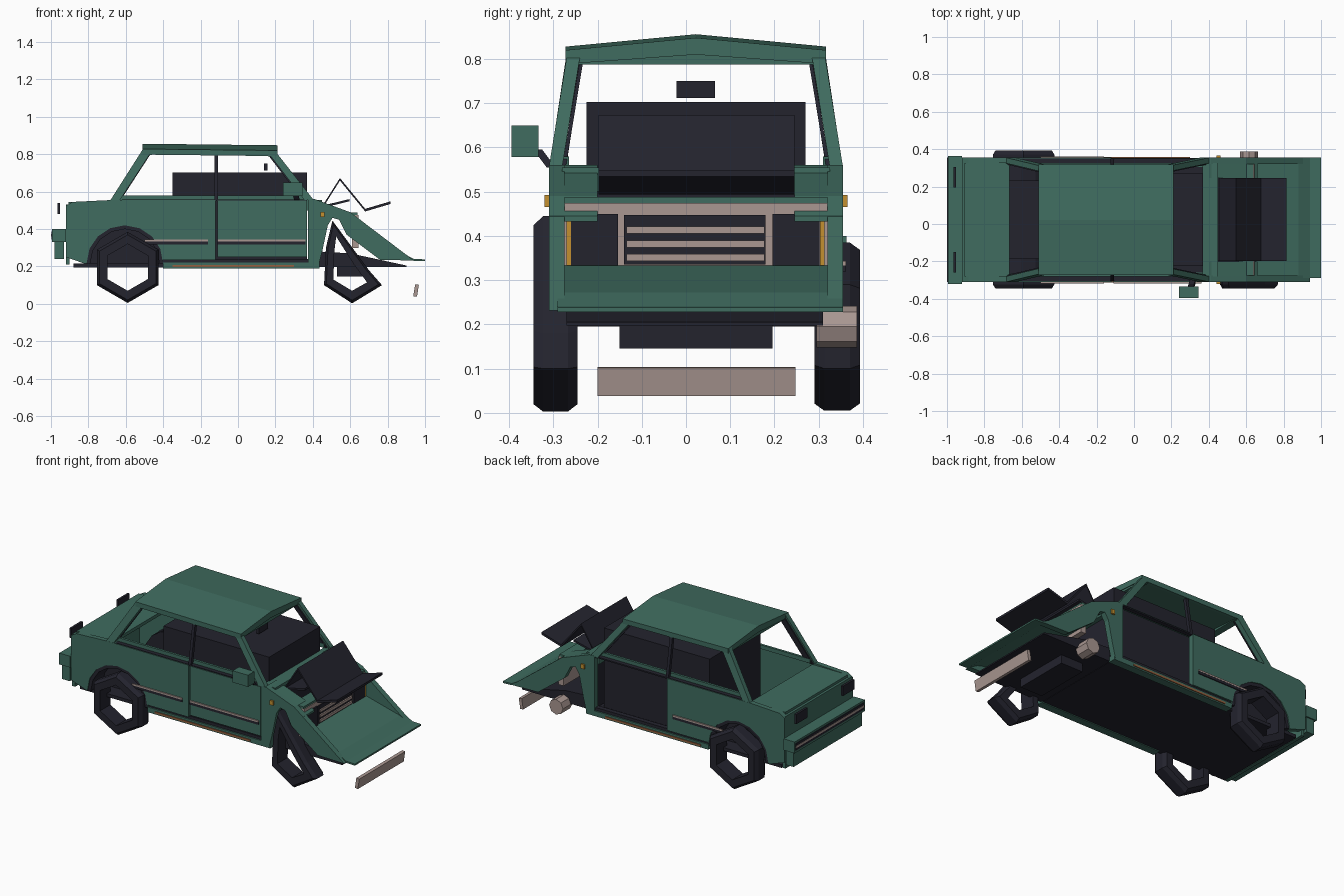
import bpy, bmesh, math

def mat(name, rgb):
    m = bpy.data.materials.new(name)
    m.diffuse_color = (*rgb, 1)
    return m

GREEN = mat("green paint", (0.05, 0.15, 0.115))
DARK = mat("dark rubber", (0.017, 0.017, 0.027))
METAL = mat("dull metal", (0.40, 0.31, 0.285))
AMBER = mat("amber lamp", (0.55, 0.28, 0.03))
RUST = mat("rusty trim", (0.30, 0.12, 0.05))
YC, YR, YL = 0.0225, -0.31, 0.355          # body centre line, right and left faces

def loft(name, rings, m, closed=False):
    """Join rings of equal length; cap the ends unless closed."""
    bm = bmesh.new()
    vs = [[bm.verts.new(p) for p in r] for r in rings]
    n = len(vs[0])
    for i in range(len(vs) if closed else len(vs) - 1):
        a, b = vs[i], vs[(i + 1) % len(vs)]
        for j in range(n):
            bm.faces.new((a[j], a[(j + 1) % n], b[(j + 1) % n], b[j]))
    if not closed:
        bm.faces.new(vs[0])
        bm.faces.new(vs[-1])
    bmesh.ops.recalc_face_normals(bm, faces=bm.faces)
    me = bpy.data.meshes.new(name)
    bm.to_mesh(me)
    bm.free()
    me.materials.append(m)
    ob = bpy.data.objects.new(name, me)
    bpy.context.collection.objects.link(ob)
    return ob

def prism(name, pts, y0, y1, m):
    return loft(name, [[(x, y, z) for x, z in pts] for y in (y0, y1)], m)

def box(name, x0, x1, y0, y1, z0, z1, m):
    return prism(name, [(x0, z0), (x1, z0), (x1, z1), (x0, z1)], y0, y1, m)

def sheet(name, path, t, y0, y1, m):
    return prism(name, path + [(x, z - t) for x, z in reversed(path)], y0, y1, m)

def pillar(name, a, b, wa, wb, ya, yb, t, m):
    """Leaning post from (x, z) a to b, lower and upper widths, inward thickness t."""
    ring = lambda p, w, y: [(p[0], y, p[1]), (p[0] + w, y, p[1]),
                            (p[0] + w, y + t, p[1]), (p[0], y + t, p[1])]
    return loft(name, [ring(a, wa, ya), ring(b, wb, yb)], m)

def tyre(name, outer, inner, y0, y1):
    rings = []
    for (ox, oz), (ix, iz) in zip(outer, inner):
        mx, mz = ox + (ix - ox) * .25, oz + (iz - oz) * .25
        c = (y1 - y0) * .22
        rings.append([(ix, y0, iz), (mx, y0, mz), (ox, y0 + c, oz),
                      (ox, y1 - c, oz), (mx, y1, mz), (ix, y1, iz)])
    return loft(name, rings, DARK, closed=True)

def arc(cx, cz, r, a0, a1, n):
    return [(cx + r * math.cos(math.radians(a0 + (a1 - a0) * i / n)),
             cz + r * math.sin(math.radians(a0 + (a1 - a0) * i / n))) for i in range(n + 1)]

# wheels: three whole or crushed tyres, one bare drum
hex_o = arc(-0.59, 0.195, 0.19, 90, 390, 5)
hex_i = arc(-0.59, 0.195, 0.125, 90, 390, 5)
tyre("rear_right_tyre", hex_o, hex_i, -0.345, -0.245)
tyre("rear_left_tyre", hex_o, hex_i, 0.29, 0.393)
tyre("crushed_front_tyre",
     [(0.505, 0.445), (0.47, 0.30), (0.46, 0.10), (0.61, 0.003), (0.77, 0.10), (0.70, 0.18)],
     [(0.525, 0.36), (0.515, 0.28), (0.51, 0.13), (0.61, 0.07), (0.69, 0.115), (0.62, 0.21)],
     -0.345, -0.245)
prism("brake_drum", arc(0.615, 0.195, 0.047, 0, 315, 7), 0.295, 0.387, METAL)

# underside
box("floor", -0.88, 0.43, -0.28, 0.325, 0.195, 0.215, DARK)
prism("front_floor", [(0.43, 0.197), (0.43, 0.28), (0.60, 0.27), (0.90, 0.205), (0.90, 0.197)],
      -0.27, 0.31, DARK)
box("cross_member", 0.53, 0.68, -0.15, 0.195, 0.145, 0.197, DARK)

# parts on both sides: s is the inward direction
ARCH = arc(-0.605, 0.215, 0.205, 0, 180, 8)
for side, y, s in (("right", YR, 1), ("left", YL, -1)):
    rear = [(-0.92, 0.25), (-0.92, 0.525), (-0.885, 0.545), (-0.68, 0.555), (-0.12, 0.555),
            (-0.12, 0.235), (-0.40, 0.235)] + ARCH + [(-0.82, 0.215)]
    prism(side + "_rear_quarter", rear, y, y + s * .03, GREEN)
    ring = arc(-0.605, 0.215, 0.207, 0, 180, 8) + arc(-0.605, 0.215, 0.185, 180, 0, 8)
    prism(side + "_arch_liner", ring, y + s * .005, y + s * .12, DARK)
    prism(side + "_arch_wall", ARCH, y + s * .12, y + s * .125, DARK)
    fender = [(0.375, 0.22), (0.375, 0.56), (0.41, 0.56), (0.60, 0.49), (0.94, 0.232),
              (0.76, 0.235), (0.58, 0.37), (0.54, 0.45), (0.505, 0.46), (0.48, 0.42),
              (0.45, 0.28), (0.43, 0.20)]
    prism(side + "_crumpled_fender", fender, y, y + s * .035, GREEN)
    sheet(side + "_fender_top", [(0.40, 0.56), (0.60, 0.49), (0.66, 0.445)], .012,
          y, y + s * .11, GREEN)
    box(side + "_sill", -0.40, 0.435, y + s * .002, y + s * .05, 0.19, 0.222, GREEN)
    box(side + "_sill_ledge", -0.40, 0.40, y + s * .01, y + s * .04, 0.222, 0.24, DARK)
    box(side + "_sill_trim", -0.35, 0.30, y - s * .003, y + s * .003, 0.198, 0.209, RUST)
    box(side + "_belt_rail", -0.66, 0.37, y + s * .03, y + s * .045, 0.555, 0.58, GREEN)
    box(side + "_belt_seal", -0.62, 0.37, y + s * .004, y + s * .03, 0.55, 0.558, DARK)
    trims = [("rear", -0.50, -0.16)] + ([("front", -0.11, 0.36)] if s > 0 else [])
    for n, a, b in trims:
        box(f"{side}_{n}_trim_base", a, b, y - s * .006, y, 0.318, 0.333, DARK)
        box(f"{side}_{n}_trim_strip", a, b, y - s * .007, y, 0.333, 0.343, METAL)
    box(side + "_side_lamp", 0.44, 0.462, y - s * .01, y, 0.465, 0.492, AMBER)
    # window posts leaning inward
    yt = y + s * .042
    pillar(side + "_front_post", (0.355, 0.555), (0.155, 0.815), .05, .045, y, yt, s * .03, GREEN)
    pillar(side + "_front_post_seal", (0.345, 0.555), (0.15, 0.81), .04, .035,
           y + s * .03, yt + s * .03, s * .008, DARK)
    pillar(side + "_middle_post", (-0.125, 0.555), (-0.125, 0.81), .018, .018,
           y + s * .005, yt + s * .005, s * .02, DARK)
    pillar(side + "_rear_post", (-0.685, 0.55), (-0.51, 0.825), .05, .055, y, yt, s * .03, GREEN)
    pillar(side + "_rear_post_seal", (-0.675, 0.55), (-0.50, 0.82), .045, .045,
           y + s * .03, yt + s * .03, s * .008, DARK)
    # rear lamps
    box(side + "_tail_lamp", -0.966, -0.952, y + s * .05, y + s * .16, 0.48, 0.54, DARK)

# only the right front door remains
box("front_door", -0.11, 0.37, YR, YR + .03, 0.25, 0.553, GREEN)

# roof with a shallow ridge
def roof_ring(x, d):
    return [(x, y, z + d) for y, z in ((-0.272, 0.795), (-0.272, 0.825), (YC, 0.853),
            (0.317, 0.825), (0.317, 0.795), (0.297, 0.795), (YC, 0.815), (-0.252, 0.795))]
loft("roof", [roof_ring(-0.51, 0.003), roof_ring(0.21, -0.005)], GREEN)
box("roof_front_rail", 0.16, 0.205, -0.265, 0.31, 0.787, 0.815, GREEN)
box("roof_rear_rail", -0.505, -0.46, -0.265, 0.31, 0.795, 0.82, GREEN)

# cabin
box("seat_block", -0.35, 0.37, -0.225, 0.27, 0.21, 0.703, DARK)
box("cabin_mirror", 0.14, 0.158, -0.022, 0.065, 0.712, 0.75, DARK)
box("cowl", 0.365, 0.45, YR + .03, YL - .03, 0.50, 0.555, GREEN)
box("firewall", 0.40, 0.42, YR + .03, YL - .03, 0.21, 0.50, DARK)

# door mirror
box("door_mirror", 0.24, 0.345, -0.395, -0.333, 0.578, 0.65, GREEN)
pillar("mirror_stalk", (0.30, 0.555), (0.29, 0.595), .03, .03, -0.315, -0.345, .02, DARK)

# tail
box("trunk_lid", -0.905, -0.665, YR + .03, YL - .03, 0.525, 0.545, GREEN)
box("tail_panel", -0.92, -0.90, YR + .01, YL - .01, 0.21, 0.53, GREEN)
box("rear_bumper", -0.995, -0.92, YR - .01, YL + .008, 0.33, 0.40, GREEN)
box("rear_bumper_band", -0.998, -0.995, YR, YL, 0.345, 0.388, DARK)
box("rear_bumper_strip", -1.0, -0.996, YR, YL, 0.36, 0.373, METAL)
box("rear_valance", -0.982, -0.93, YR, YL, 0.24, 0.33, GREEN)

# folded hood
sheet("folded_hood", [(0.455, 0.53), (0.545, 0.673), (0.68, 0.508), (0.815, 0.548)], .014,
      -0.198, 0.245, DARK)
sheet("hood_flap", [(0.45, 0.525), (0.595, 0.56)], .012, -0.198, 0.245, DARK)

# nose: lamps, grille and crushed apron
box("nose_panel", 0.61, 0.645, -0.275, 0.32, 0.30, 0.475, METAL)
box("nose_top", 0.56, 0.64, -0.275, 0.32, 0.475, 0.488, GREEN)
box("grille_recess", 0.645, 0.650, -0.14, 0.18, 0.335, 0.447, DARK)
for i in range(3):
    z = 0.343 + i * .031
    box(f"grille_slat_{i}", 0.650, 0.658, -0.135, 0.177, z, z + .016, METAL)
for n, y0, ya in (("right", -0.26, -0.27), ("left", 0.196, 0.303)):
    box(n + "_headlight", 0.645, 0.653, y0, y0 + .106, 0.333, 0.45, DARK)
    box(n + "_indicator", 0.645, 0.653, ya, ya + .01, 0.333, 0.45, AMBER)
sheet("crushed_apron", [(0.645, 0.333), (0.88, 0.272), (0.94, 0.24), (1.0, 0.238)], .01,
      -0.29, YL, GREEN)

# fallen front bumper
prism("fallen_bumper", [(0.937, 0.04), (0.957, 0.038), (0.967, 0.102), (0.947, 0.104)],
      -0.2, 0.247, METAL)
